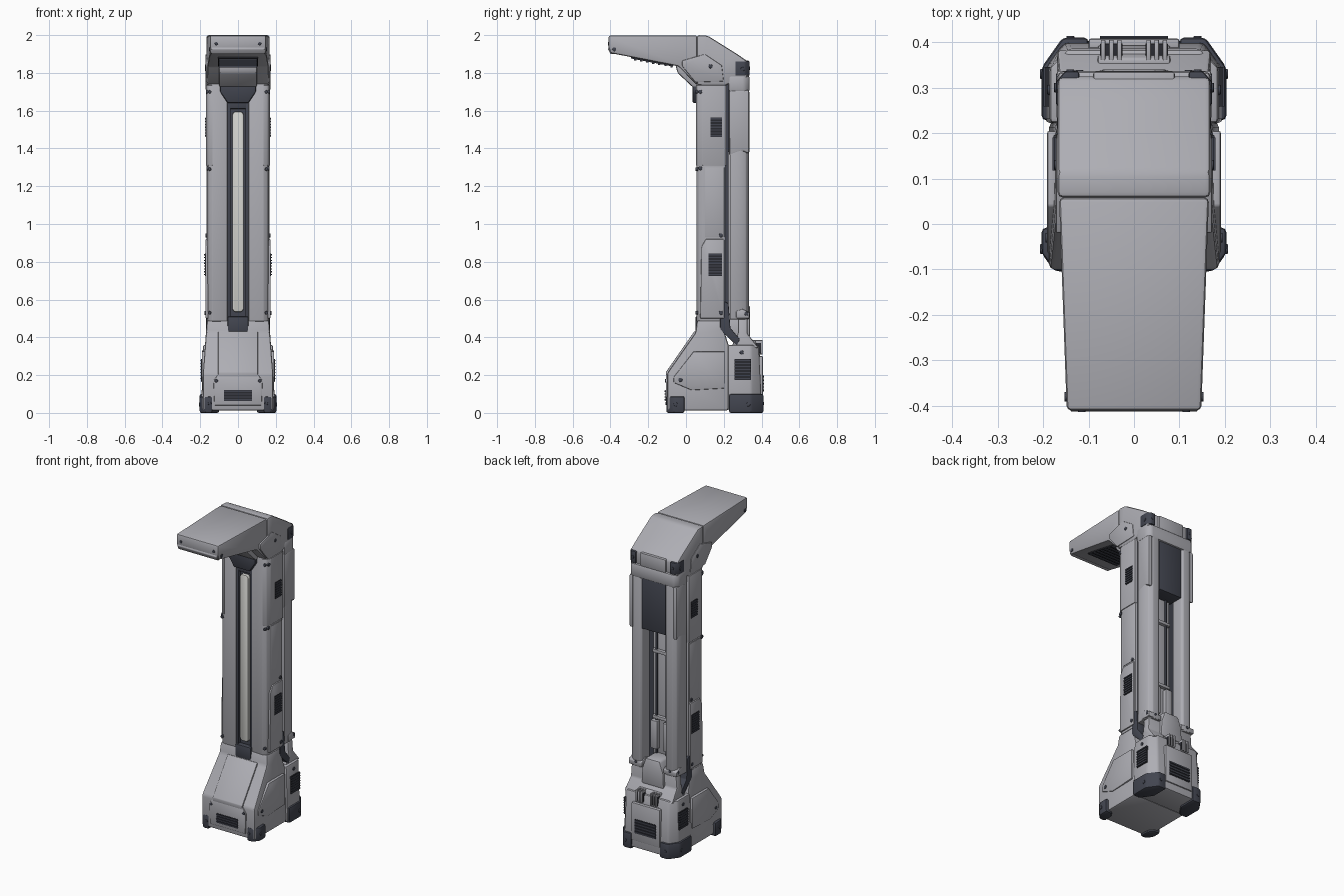
import bpy, bmesh, math
from mathutils import Vector


def material(name, rgb):
    m = bpy.data.materials.new(name)
    m.diffuse_color = (*rgb, 1)
    return m


GREY = material("grey_shell", (0.42, 0.42, 0.455))
DARK = material("dark_rubber", (0.055, 0.06, 0.08))
BLACK = material("vent_black", (0.022, 0.023, 0.03))
LIGHT = material("pale_light_bar", (0.66, 0.66, 0.63))


def finish(name, bm, mat, bevel=0.0, mirror=False, segs=2):
    bmesh.ops.recalc_face_normals(bm, faces=bm.faces)
    if bevel:
        edges = [e for e in bm.edges if e.calc_face_angle(0) > math.radians(20)]
        bmesh.ops.bevel(bm, geom=edges, offset=bevel, segments=segs, profile=0.5,
                        affect='EDGES', clamp_overlap=True)
    me = bpy.data.meshes.new(name)
    bm.to_mesh(me)
    bm.free()
    me.materials.append(mat)
    ob = bpy.data.objects.new(name, me)
    bpy.context.collection.objects.link(ob)
    bpy.ops.object.select_all(action='DESELECT')
    ob.select_set(True)
    bpy.context.view_layer.objects.active = ob
    bpy.ops.object.shade_smooth_by_angle(angle=math.radians(35))
    if mirror:
        mod = ob.modifiers.new("Mirror", 'MIRROR')
        mod.use_mirror_merge = False
    return ob


def prism(name, pts, axis, a, b, mat=GREY, bevel=0.006, mirror=False, fn=None, segs=2):
    """Extrude a 2D outline along an axis from a to b; fn reshapes the vertices."""
    place = {'x': lambda p, t: (t, p[0], p[1]),
             'y': lambda p, t: (p[0], t, p[1]),
             'z': lambda p, t: (p[0], p[1], t)}[axis]
    bm = bmesh.new()
    rings = [[bm.verts.new(place(p, t)) for p in pts] for t in (a, b)]
    n = len(pts)
    bm.faces.new(rings[0])
    bm.faces.new(rings[1])
    for i in range(n):
        j = (i + 1) % n
        bm.faces.new((rings[0][i], rings[0][j], rings[1][j], rings[1][i]))
    if fn:
        for v in bm.verts:
            v.co = Vector(fn(*v.co))
    return finish(name, bm, mat, bevel, mirror, segs)


def box(name, x, y, z, mat=GREY, bevel=0.004, mirror=False, fn=None):
    return prism(name, [(x[0], y[0]), (x[1], y[0]), (x[1], y[1]), (x[0], y[1])],
                 'z', z[0], z[1], mat, bevel, mirror, fn)


def bolt(name, loc, axis, r=0.011, mirror=True):
    pts = [(r * math.cos(k * math.pi / 6), r * math.sin(k * math.pi / 6)) for k in range(12)]
    x, y, z = loc
    if axis == 'x':
        prism(name, [(y + p, z + q) for p, q in pts], 'x', x - 0.01, x + 0.004, DARK, 0.002, mirror)
    else:
        s = math.copysign(1, y)
        prism(name, [(x + p, z + q) for p, q in pts], 'y', y - 0.01 * s, y + 0.004 * s, DARK, 0.002, mirror)


def vent(name, u, z, depth, axis, rows, side=1):
    """Black grille plate with raised dark slats."""
    def slab(nm, z0, z1, out, mat):
        t = sorted((depth - 0.012 * side, depth + out * side))
        if axis == 'x':
            box(nm, t, u, (z0, z1), mat, 0, True)
        else:
            box(nm, u, t, (z0, z1), mat, 0)
    slab(name, z[0], z[1], 0.002, BLACK)
    step = (z[1] - z[0]) / rows
    for i in range(rows):
        slab(name + "_slat", z[0] + step * (i + 0.3), z[0] + step * (i + 0.7), 0.006, DARK)


# ---- base ----
def base_taper(x, y, z):
    k = 1 - 0.12 * max(0, (z - 0.21) / 0.28)
    return x * k, y, z


prism("base_front", [(-.10, .012), (-.10, .21), (.05, .425), (.058, .49), (.2, .49), (.2, .44),
                     (.225, .36), (.225, .012)], 'x', -.187, .187, GREY, .012, fn=base_taper)
prism("base_rear", [(-.195, .222), (.195, .222), (.195, .345), (.155, .403), (-.155, .403), (-.195, .345)],
      'z', .012, .36, GREY, .01,
      fn=lambda x, y, z: (x * (.95 if z > .2 else 1), min(y, .385) if z > .2 else y, z))
prism("base_rear_neck", [(.235, .34), (.275, .42), (.275, .5), (.325, .5), (.325, .42), (.385, .345)],
      'x', -.18, .18, GREY, .008, fn=base_taper)
prism("base_side_panel", [(-.065, .19), (.04, .325), (.205, .325), (.205, .13), (.03, .12), (-.065, .16)],
      'x', .17, .191, GREY, .005, True)
# raised front panel following the slope
prism("base_front_slope_panel", [(-.107, .19), (-.107, .215), (.044, .432), (.06, .425), (-.09, .19)],
      'x', -.105, .105, GREY, .003)
prism("base_front_low_panel", [(-.125, .04), (.125, .04), (.13, .17), (.105, .205), (-.105, .205), (-.13, .17)],
      'y', -.107, -.09, GREY, .004)
vent("base_front_vent", (-.075, .075), (.062, .122), -.107, 'y', 4, -1)
vent("base_side_vent", (.258, .345), (.175, .285), .193, 'x', 7)
box("base_back_panel", (-.10, .10), (.38, .408), (.06, .3), GREY, .006)
vent("base_back_vent", (-.075, .075), (.11, .2), .408, 'y', 5)
# corner feet
prism("rear_foot", [(.10, .41), (.157, .41), (.203, .345), (.203, .228), (.15, .228), (.10, .30)],
      'z', 0, .1, DARK, .01, True)
prism("front_foot", [(.135, -.104), (.175, -.104), (.203, -.065), (.203, -.008), (.16, -.008), (.135, -.04)],
      'z', 0, .088, DARK, .01, True)
# back socket handles
box("socket_plate", (-.08, .08), (.345, .395), (.3, .385), GREY, .006,
    fn=lambda x, y, z: (x, y - (.03 if z > .35 and y > .37 else 0), z))
for cx in (-.05, .05):
    box("socket_recess", (cx - .025, cx + .025), (.36, .397), (.315, .37), BLACK, .002)
    for dx in (-.018, 0, .018):
        box("socket_prong", (cx + dx - .005, cx + dx + .005), (.36, .405), (.31, .385), GREY, .002)

# ---- column ----
box("column_core", (-.15, .15), (.08, .225), (.42, 1.76), DARK, 0)
prism("front_shell", [(.056, .058), (.135, .055), (.155, .066), (.165, .09), (.165, .21), (.056, .21)],
      'z', .485, 1.745, GREY, .004, True)
prism("upper_front_cover", [(.135, .052), (.158, .062), (.17, .088), (.17, .212), (.13, .212), (.13, .09)],
      'z', 1.31, 1.735, GREY, .003, True)
prism("lower_side_cover", [(.075, .5), (.203, .5), (.203, .92), (.105, .92), (.082, .88)],
      'x', .155, .173, GREY, .005, True)
prism("middle_side_cover", [(.10, .93), (.203, .93), (.203, 1.3), (.10, 1.3)], 'x', .155, .168, GREY, .003, True)
prism("rear_pillar", [(.082, .322), (.095, .333), (.135, .333), (.158, .318), (.167, .29), (.167, .232),
                      (.10, .232), (.082, .25)], 'z', .495, 1.72, GREY, .004, True)
prism("upper_rear_cover", [(.228, 1.36), (.3, 1.385), (.335, 1.37), (.335, 1.71), (.228, 1.71)],
      'x', .14, .169, GREY, .012, True)
prism("neck_joint", [(.18, .44), (.27, .355), (.285, .39), (.235, .45), (.225, .58), (.18, .6)],
      'x', .1, .169, DARK, .004, True)
prism("pillar_clamp", [(.265, .5), (.335, .5), (.337, .53), (.3, .55), (.265, .54)],
      'x', .075, .17, GREY, .005, True)
vent("upper_side_vent", (.13, .19), (1.46, 1.565), .17, 'x', 7)
vent("lower_side_vent", (.118, .19), (.725, .845), .173, 'x', 8)
# glowing strip and its frame
box("strip_rail", (.04, .056), (.062, .1), (.5, 1.65), DARK, .003, True)
box("strip_bottom_block", (-.055, .055), (.05, .1), (.425, .51), DARK, .006)
box("strip_top_block", (-.05, .05), (.062, .1), (1.61, 1.66), DARK, .004)
prism("light_strip", [(-.03, .55), (-.02, .535), (.02, .535), (.03, .55), (.03, 1.58), (.02, 1.595),
                      (-.02, 1.595), (-.03, 1.58)], 'y', .06, .09, LIGHT, .006)
prism("strip_funnel", [(-.055, 1.64), (.055, 1.64), (.095, 1.70), (.095, 1.76), (-.095, 1.76), (-.095, 1.70)],
      'y', .035, .1, DARK, .008)
# back channel
box("channel_liner", (-.066, .066), (.2, .236), (.52, 1.42), GREY, .003)
box("back_upper_panel", (-.083, .083), (.22, .326), (1.38, 1.71), DARK, .003)
prism("channel_foot", [(-.08, .4), (.08, .4), (.075, .5), (.05, .57), (-.05, .57), (-.075, .5)],
      'y', .225, .34, GREY, .012)
box("channel_pipe", (.03, .042), (.236, .25), (.55, 1.4), DARK, .003, True)
for z in (.8, 1.22):
    box("channel_bracket", (-.06, .06), (.232, .256), (z - .01, z + .01), GREY, .003)
box("channel_lower_box", (.02, .066), (.23, .265), (.6, .78), GREY, .006, True)

# ---- head ----
def head_taper(x, y, z):
    return x * (.148 + .018 * min(1, max(0, (y + .41) / .5))) / .166, y, z


prism("collar", [(-.15, .337), (.15, .337), (.171, .31), (.171, .225), (-.171, .225), (-.171, .31)],
      'z', 1.70, 1.785, GREY, .012)
prism("head_visor", [(-.41, 1.935), (-.41, 1.998), (.058, 1.999), (.058, 1.735), (-.04, 1.835), (-.4, 1.905)],
      'x', -.166, .166, GREY, .01, fn=head_taper)
prism("head_rear", [(.058, 2.0), (.115, 1.997), (.27, 1.90), (.325, 1.862), (.325, 1.775), (.21, 1.735),
                    (.058, 1.735)], 'x', -.168, .168, GREY, .012)
box("head_back_plate", (-.09, .09), (.29, .335), (1.78, 1.865), GREY, .006)
prism("head_corner_guard", [(.12, .336), (.152, .336), (.172, .312), (.172, .26), (.14, .26), (.12, .3)],
      'z', 1.785, 1.862, DARK, .006, True)
prism("head_cheek", [(.05, 1.75), (.2, 1.755), (.19, 1.84), (.1, 1.90), (-.02, 1.865), (-.02, 1.835)],
      'x', .15, .172, GREY, .005, True)
prism("head_front_lip", [(-.413, 1.925), (-.405, 1.945), (-.38, 1.94), (-.38, 1.9), (-.4, 1.9)],
      'x', -.14, .14, GREY, .003)
# underside lamp grille and chin
prism("chin_block", [(-.055, 1.84), (-.045, 1.80), (.035, 1.725), (.08, 1.725), (.08, 1.84)],
      'x', -.1, .1, GREY, .01)
prism("under_grille", [(-.29, 1.876), (-.07, 1.834), (-.07, 1.85), (-.29, 1.892)],
      'x', -.105, .105, BLACK, 0)
for i in range(7):
    y = -.275 + i * .032
    z = 1.876 - (y + .29) * .192
    box("under_grille_slat", (-.1, .1), (y, y + .012), (z - .007, z + .008), DARK, 0)

# ---- bolts ----
for y, z, x in ((-.03, .175, .191), (.295, .32, .187), (-.055, .045, .203), (.33, .045, .203),
                (.185, .94, .168), (.075, 1.70, .165), (.075, 1.295, .163), (.185, .53, .173),
                (.13, 1.835, .172), (.32, .525, .168), (.30, 1.82, .172), (-.38, 1.925, .149)):
    bolt("side_bolt", (x, y, z), 'x')
for x, y, z in ((.115, -.107, .17), (.115, -.41, 1.955), (.15, -.104, .05), (.15, .06, 1.70),
                (.15, .06, 1.29), (.15, .06, .53), (.12, .335, .525), (.14, .41, .05), (.14, .336, 1.825)):
    bolt("face_bolt", (x, y, z), 'y', .009)
